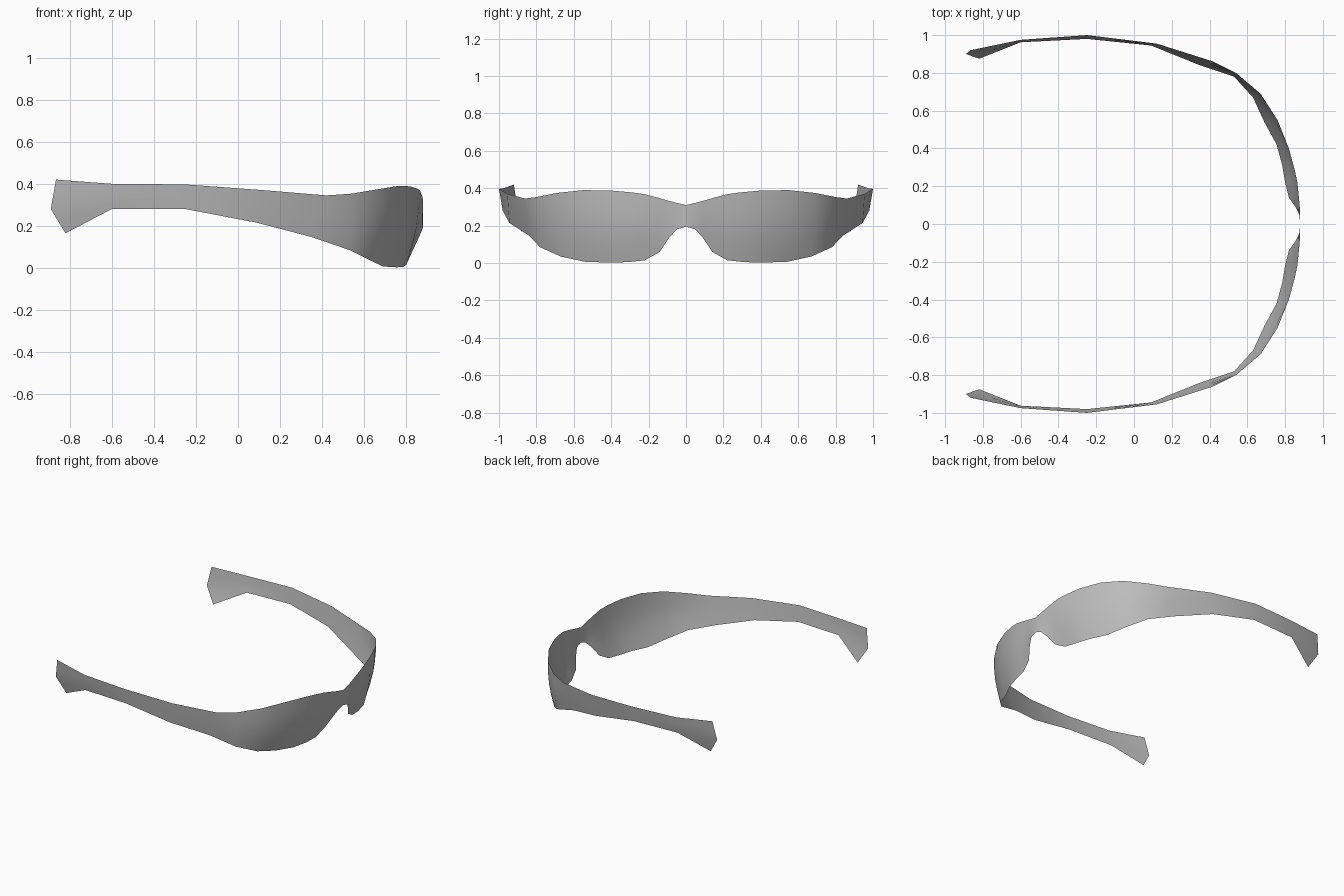
import bpy
import bmesh
import math
from mathutils import Vector

cube = bpy.data.objects.get("Cube")
if cube:
    bpy.data.objects.remove(cube, do_unlink=True)

# One flat grey for the whole shell
grey = bpy.data.materials.new("smoke_grey")
grey.use_nodes = True
colour = (0.5, 0.5, 0.5, 1)
grey.diffuse_color = colour
grey.node_tree.nodes["Principled BSDF"].inputs["Base Color"].default_value = colour

# Upper and lower rim of one half, from nose bridge to ear tip
upper_rim = [
    (.88, 0, .31), (.88, .05, .322), (.877, .1, .335), (.872, .15, .35),
    (.865, .22, .368), (.85, .29, .378), (.82, .4, .388), (.76, .55, .39),
    (.67, .69, .375), (.54, .8, .353), (.42, .86, .345), (.12, .955, .37),
    (-.25, 1, .397), (-.6, .975, .4), (-.865, .92, .42),
]
lower_rim = [
    (.88, 0, .195), (.875, .05, .18), (.855, .09, .135), (.82, .14, .06),
    (.8, .22, .015), (.785, .31, .005), (.755, .42, .003), (.69, .54, .007),
    (.63, .67, .035), (.53, .78, .085), (.35, .84, .147), (.09, .945, .215),
    (-.25, .98, .28), (-.6, .962, .28), (-.82, .875, .165),
]
ear_tip = Vector((-.89, .9, .28))
ROWS = 4


def cross_section(top, bottom, is_tip):
    """Points from top to bottom, bowed outward in proportion to height."""
    top, bottom = Vector(top), Vector(bottom)
    outward = Vector((top.x, top.y, 0)).normalized()
    bow = 0.1 * max(0, (top - bottom).length - 0.2)
    points = []
    for row in range(ROWS + 1):
        t = row / ROWS
        if is_tip:
            # The end of the arm comes to a blunt point
            half = t * 2
            point = top.lerp(ear_tip, half) if half <= 1 else ear_tip.lerp(bottom, half - 1)
        else:
            point = top.lerp(bottom, t) + outward * bow * math.sin(math.pi * t)
        points.append(point)
    return points


def build_shell(name):
    """Skin the cross-sections as one thin sheet and mirror it across the nose."""
    bm = bmesh.new()
    columns = []
    last = len(upper_rim) - 1
    for index, (top, bottom) in enumerate(zip(upper_rim, lower_rim)):
        section = cross_section(top, bottom, index == last)
        columns.append([bm.verts.new(point) for point in section])
    for near, far in zip(columns, columns[1:]):
        for row in range(ROWS):
            bm.faces.new((near[row], near[row + 1], far[row + 1], far[row]))
    mesh = bpy.data.meshes.new(name)
    bm.to_mesh(mesh)
    bm.free()
    mesh.materials.append(grey)

    shell = bpy.data.objects.new(name, mesh)
    bpy.context.collection.objects.link(shell)
    mirror = shell.modifiers.new("other_half", "MIRROR")
    mirror.use_axis = (False, True, False)
    mirror.use_clip = True
    return shell


# Wraparound lens and arms in one continuous sheet
shell = build_shell("wraparound_glasses")
bpy.ops.object.select_all(action="DESELECT")
shell.select_set(True)
bpy.context.view_layer.objects.active = shell
bpy.ops.object.shade_smooth_by_angle(angle=math.radians(60))
